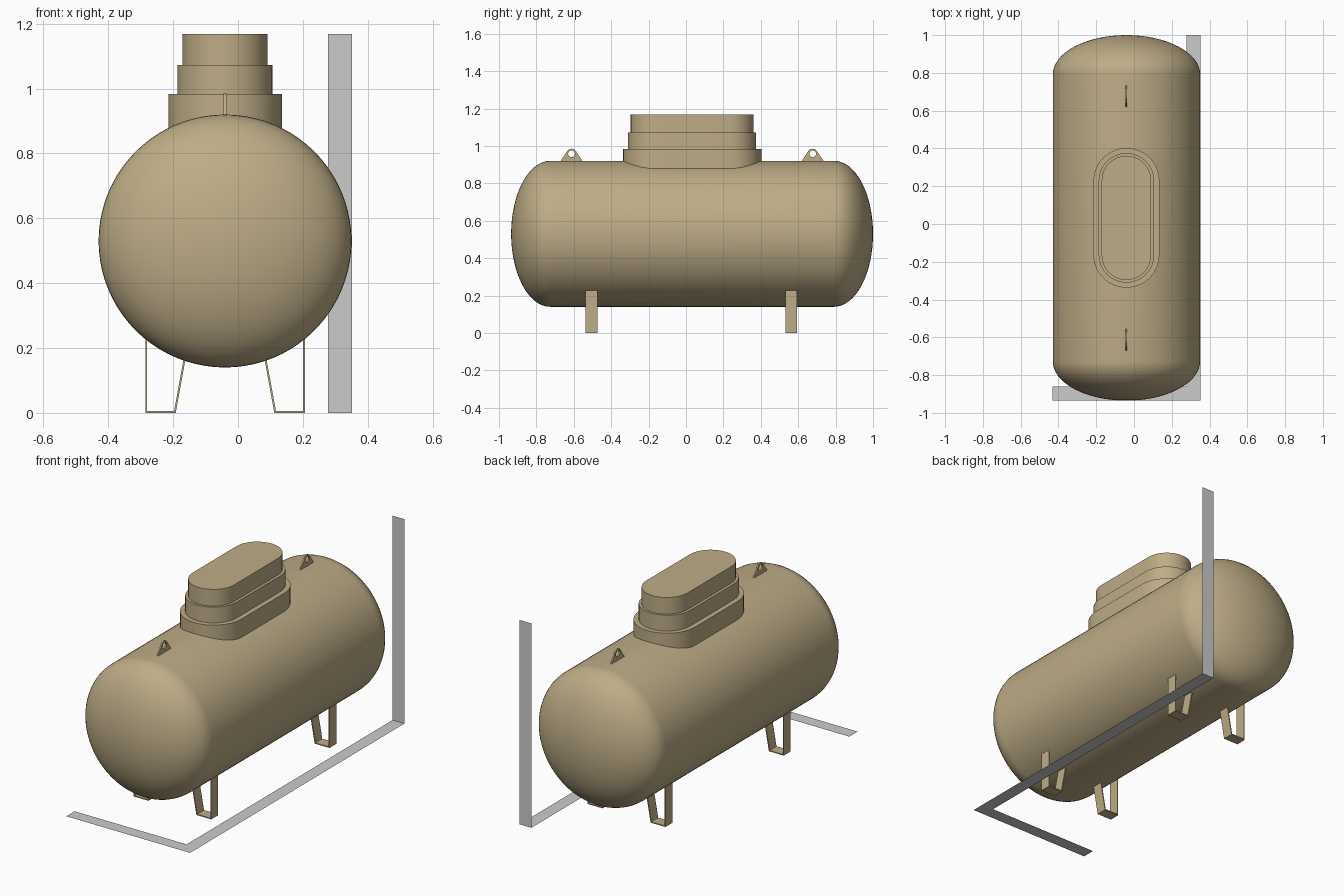
import bpy, bmesh
from math import sin, cos, pi, sqrt, radians
from mathutils import Vector

if "Cube" in bpy.data.objects:
    bpy.data.objects.remove(bpy.data.objects["Cube"])

CX, CY, CZ, R = -0.04, 0.0325, 0.53, 0.39   # tank axis and radius
HALF, HEAD = 0.9675, 0.208                  # half length, depth of domed ends

tan = bpy.data.materials.new("tan_paint")
tan.diffuse_color = (0.515, 0.413, 0.242, 1)
tan.use_nodes = True
tan.node_tree.nodes["Principled BSDF"].inputs["Base Color"].default_value = tan.diffuse_color


def finish(name, bm, mat=tan, smooth=True):
    bmesh.ops.recalc_face_normals(bm, faces=bm.faces)
    me = bpy.data.meshes.new(name)
    bm.to_mesh(me)
    bm.free()
    ob = bpy.data.objects.new(name, me)
    bpy.context.collection.objects.link(ob)
    if mat:
        me.materials.append(mat)
    if smooth:
        bpy.ops.object.select_all(action='DESELECT')
        ob.select_set(True)
        bpy.context.view_layer.objects.active = ob
        bpy.ops.object.shade_smooth_by_angle(angle=radians(30))
    return ob


def plate(name, loops, y, depth):
    """Outline (with optional hole loops) in x-z or y-z, extruded by depth."""
    bm = bmesh.new()
    edges = []
    for loop in loops:
        vs = [bm.verts.new(p) for p in loop]
        edges += [bm.edges.new((vs[i - 1], vs[i])) for i in range(len(vs))]
    bmesh.ops.triangle_fill(bm, edges=edges, use_beauty=True, use_dissolve=False)
    ext = bmesh.ops.extrude_face_region(bm, geom=bm.faces[:])
    bmesh.ops.translate(bm, vec=Vector(depth),
                        verts=[v for v in ext['geom'] if isinstance(v, bmesh.types.BMVert)])
    bmesh.ops.translate(bm, vec=(0, y, 0), verts=bm.verts)
    return finish(name, bm)


def stadium(hw, hl, n=16):
    pts = []
    for sign, start in ((1, 0), (-1, pi)):
        for i in range(n + 1):
            a = start + pi * i / n
            pts.append((CX + hw * cos(a), CY + sign * (hl - hw) + hw * sin(a)))
    return pts


def saddle(x, y):
    return CZ + sqrt(R * R - (x - CX) ** 2)


def tier(name, hw, hl, top, bottom):
    bm = bmesh.new()
    pts = stadium(hw, hl)
    up = [bm.verts.new((x, y, top)) for x, y in pts]
    lo = [bm.verts.new((x, y, bottom(x, y))) for x, y in pts]
    bm.faces.new(up)
    for i in range(len(pts)):
        bm.faces.new((lo[i - 1], lo[i], up[i], up[i - 1]))
    finish(name, bm)


# tank: revolved shell with elliptical ends
N = 16
front = [(R * sin(pi / 2 * i / N), -(HALF - HEAD) - HEAD * cos(pi / 2 * i / N)) for i in range(N + 1)]
profile = front + [(r, -y) for r, y in reversed(front)]
bm = bmesh.new()
vs = [bm.verts.new((CX + r, CY + y, CZ)) for r, y in profile]
es = [bm.edges.new(pair) for pair in zip(vs, vs[1:])]
bmesh.ops.spin(bm, geom=vs + es, cent=(CX, CY, CZ), axis=(0, 1, 0), angle=2 * pi, steps=80)
bmesh.ops.remove_doubles(bm, verts=bm.verts, dist=1e-5)
finish("tank_shell", bm)

# stepped valve housing
tier("housing_collar", 0.175, 0.37, 0.983, saddle)
tier("housing_middle", 0.147, 0.343, 1.073, lambda x, y: 0.983)
tier("housing_lid", 0.131, 0.329, 1.168, lambda x, y: 1.073)

# lifting lugs with eye holes
T = 0.008
arc = [radians(30 + 120 * i / 12) for i in range(13)]
outline = [(0.057, 0.912), (0.057, 0.922)] + [(0.027 * cos(a), 0.958 + 0.027 * sin(a)) for a in arc] \
    + [(-0.057, 0.922), (-0.057, 0.912)]
hole = [(0.018 * cos(2 * pi * i / 20), 0.958 + 0.018 * sin(2 * pi * i / 20)) for i in range(20)]
for name, y in (("front_lifting_lug", -0.612), ("back_lifting_lug", 0.677)):
    plate(name, [[(CX - T / 2, u, z) for u, z in loop] for loop in (outline, hole)], y, (T, 0, 0))

# bent strap legs, mirrored about the tank axis
strap = [(0.246, 0.228), (0.246, 0), (0.152, 0), (0.122, 0.165),
         (0.128, 0.165), (0.157, 0.006), (0.240, 0.006), (0.240, 0.228)]
for end, y in (("front", -0.505), ("back", 0.563)):
    for side, s in (("left", -1), ("right", 1)):
        plate(f"{end}_{side}_leg", [[(CX + s * x, 0, z) for x, z in strap]], y - 0.031, (0, 0.062, 0))

# flat grey dimension bars
X0, X1, Y0, Y1, W, H = CX - R - 0.001, 0.352, CY - HALF, CY + HALF, 0.075, 1.168
bars = {
    "width_bar": [(X0, Y0, 0), (X1, Y0, 0), (X1, Y0 + W, 0), (X0, Y0 + W, 0)],
    "length_bar": [(X1 - W, Y0 + W, 0), (X1, Y0 + W, 0), (X1, Y1, 0), (X1 - W, Y1, 0)],
    "height_bar": [(X1 - W, Y1, 0), (X1, Y1, 0), (X1, Y1, H), (X1 - W, Y1, H)],
}
for name, quad in bars.items():
    bm = bmesh.new()
    bm.faces.new([bm.verts.new(p) for p in quad])
    finish(name, bm, None, False)
